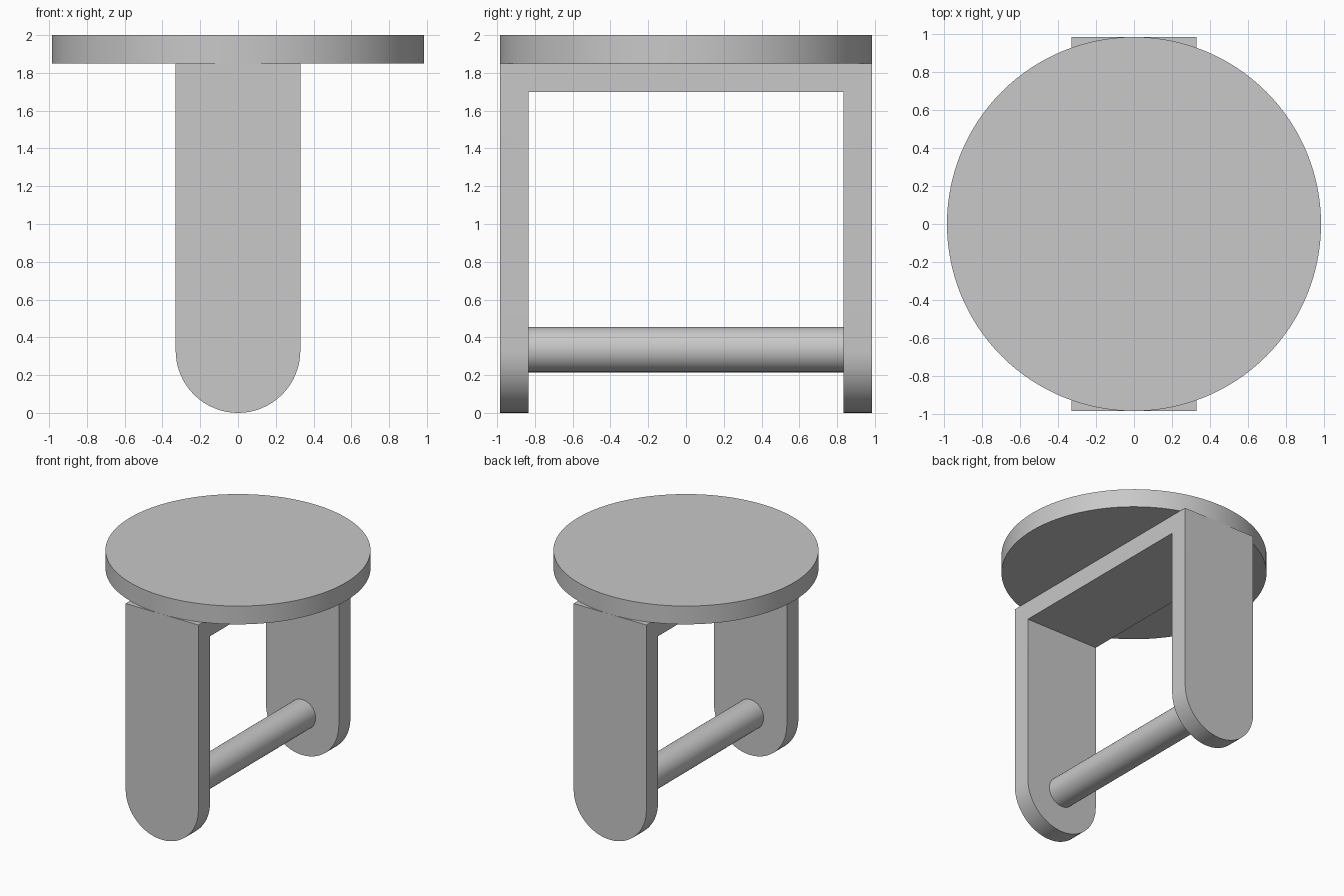
import bpy, bmesh
from math import sin, cos, pi

if "Cube" in bpy.data.objects:
    bpy.data.objects.remove(bpy.data.objects["Cube"])

RADIUS = 0.985      # seat radius and half depth of the frame
HALF_WIDTH = 0.33   # half width of the legs
THICK = 0.15        # board thickness
SEAT_BASE = 1.85

grey = bpy.data.materials.new("plain_grey")
grey.use_nodes = True
colour = (0.58, 0.58, 0.58, 1)
grey.diffuse_color = colour
grey.node_tree.nodes["Principled BSDF"].inputs["Base Color"].default_value = colour


def smooth(obj):
    bpy.ops.object.select_all(action="DESELECT")
    obj.select_set(True)
    bpy.context.view_layer.objects.active = obj
    bpy.ops.object.shade_smooth_by_angle(angle=pi / 6)


def cylinder(name, radius, depth, location, sides, rotation=(0, 0, 0)):
    bpy.ops.mesh.primitive_cylinder_add(vertices=sides, radius=radius, depth=depth,
                                        location=location, rotation=rotation)
    obj = bpy.context.object
    obj.name = name
    obj.data.materials.append(grey)
    smooth(obj)


# Round seat
cylinder("seat", RADIUS, THICK, (0, 0, SEAT_BASE + THICK / 2), 128)

# Folded sheet: two round-ended legs joined by the board under the seat
bm = bmesh.new()
tops = []
steps = 32
for y in (-RADIUS, RADIUS):
    top = [bm.verts.new((x, y, SEAT_BASE)) for x in (-HALF_WIDTH, HALF_WIDTH)]
    arc = [bm.verts.new((HALF_WIDTH * cos(pi * i / steps), y,
                         HALF_WIDTH * (1 - sin(pi * i / steps))))
           for i in range(steps + 1)]
    ring = top + arc
    bm.faces.new(ring[::-1] if y < 0 else ring)
    tops.append(top)
(front_l, front_r), (back_l, back_r) = tops
bm.faces.new((front_l, front_r, back_r, back_l))
bm.normal_update()
bmesh.ops.recalc_face_normals(bm, faces=bm.faces)
bm.normal_update()
bm.faces.ensure_lookup_table()
if bm.faces[-1].normal.z < 0:
    bmesh.ops.reverse_faces(bm, faces=bm.faces)
mesh = bpy.data.meshes.new("leg_frame")
bm.to_mesh(mesh)
bm.free()
mesh.materials.append(grey)
frame = bpy.data.objects.new("leg_frame", mesh)
bpy.context.collection.objects.link(frame)
smooth(frame)
solid = frame.modifiers.new("board_thickness", "SOLIDIFY")
solid.thickness = THICK
solid.offset = -1
solid.use_even_offset = True
# Thickness first, so that the sharp edges are found on the solid board
bpy.ops.object.modifier_move_to_index(modifier=solid.name, index=0)
bpy.ops.object.modifier_apply(modifier=solid.name)
smooth(frame)

# Round foot rail between the legs
cylinder("foot_rail", 0.12, 2 * (RADIUS - THICK), (0, 0, 0.335), 64, (pi / 2, 0, 0))
